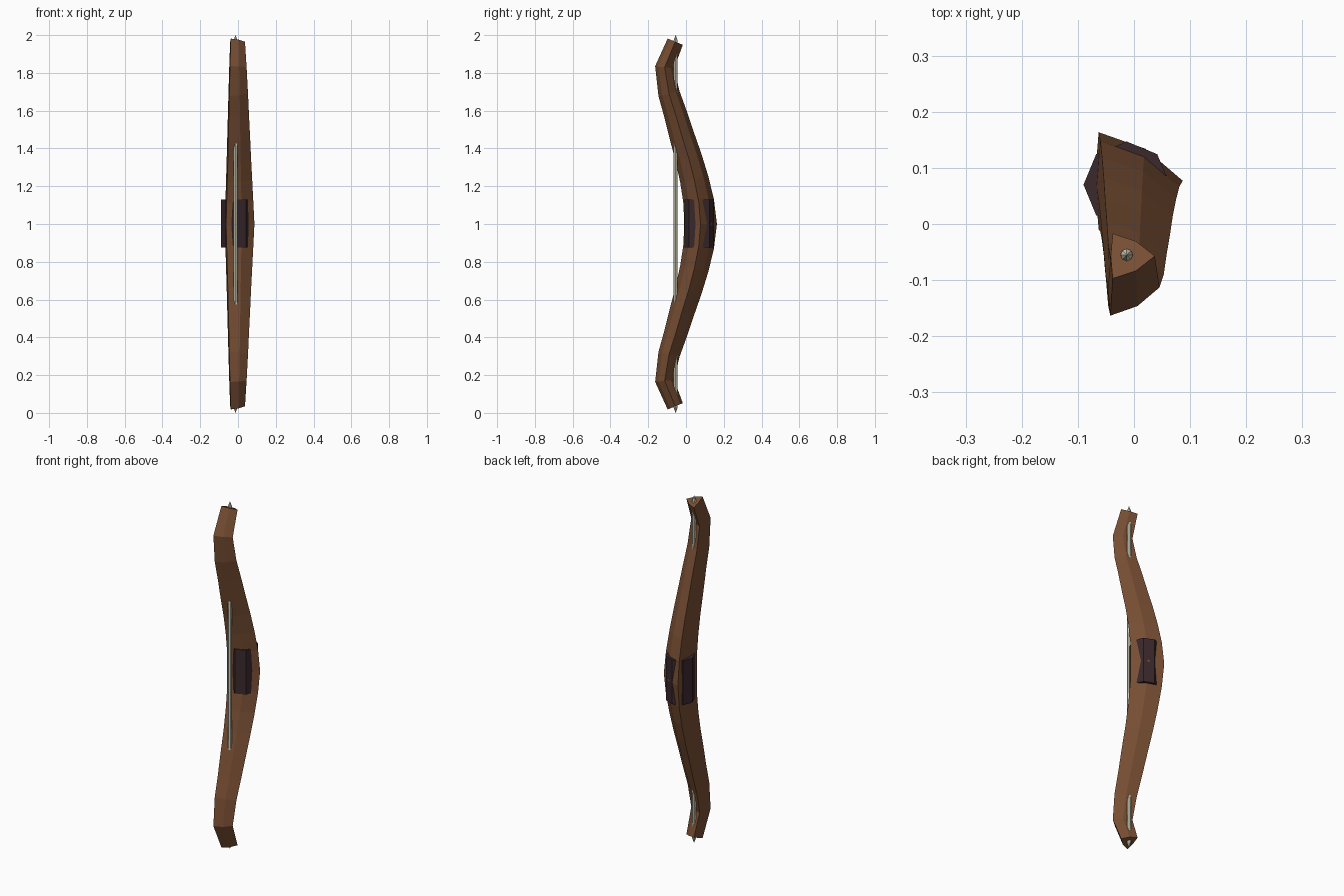
import bpy, bmesh
from math import cos, sin, radians
from mathutils import Vector

cube = bpy.data.objects.get("Cube")
if cube:
    bpy.data.objects.remove(cube)

AXIS_X = -0.013


def material(name, rgb):
    m = bpy.data.materials.new(name)
    m.use_nodes = True
    m.diffuse_color = (*rgb, 1)
    bsdf = m.node_tree.nodes["Principled BSDF"]
    bsdf.inputs["Base Color"].default_value = (*rgb, 1)
    bsdf.inputs["Roughness"].default_value = 0.8
    return m


def loft(name, rings, mat):
    """Skin a list of equal-sized point rings and cap both ends."""
    bm = bmesh.new()
    loops = [[bm.verts.new(p) for p in ring] for ring in rings]
    for a, b in zip(loops, loops[1:]):
        n = len(a)
        for i in range(n):
            j = (i + 1) % n
            bm.faces.new((a[i], a[j], b[j], b[i]))
    bm.faces.new(loops[0][::-1])
    bm.faces.new(loops[-1])
    bmesh.ops.recalc_face_normals(bm, faces=bm.faces)
    mesh = bpy.data.meshes.new(name)
    bm.to_mesh(mesh)
    bm.free()
    mesh.materials.append(mat)
    obj = bpy.data.objects.new(name, mesh)
    bpy.context.collection.objects.link(obj)
    return obj


def round_ring(y, z, radius, sides=8):
    return [(AXIS_X + radius * cos(radians(360 * i / sides)),
             y + radius * sin(radians(360 * i / sides)), z) for i in range(sides)]


wood = material("brown wood", (0.19, 0.078, 0.034))
leather = material("dark leather", (0.042, 0.021, 0.025))
cord = material("pale cord", (0.66, 0.64, 0.50))

# Upper limb path: (y, z, radius), mirrored about mid height for the lower limb
upper = [(0.077, 1.0, 0.1), (0.067, 1.12, 0.094), (0.044, 1.235, 0.088),
         (0.014, 1.35, 0.082), (-0.02, 1.46, 0.077), (-0.055, 1.58, 0.071),
         (-0.09, 1.69, 0.066), (-0.113, 1.83, 0.0585), (-0.057, 1.965, 0.05)]
path = [(y, 2 - z, r) for y, z, r in upper[:0:-1]] + upper

# Rounded triangular cross-section: angle and share of the radius
section = [(0, 1), (60, 0.66), (120, 1), (180, 0.57), (240, 1), (300, 0.66)]
rings = []
for i, (y, z, r) in enumerate(path):
    here = Vector((0, y, z))
    before = Vector((0, *path[max(i - 1, 0)][:2]))
    after = Vector((0, *path[min(i + 1, len(path) - 1)][:2]))
    directions = [v.normalized() for v in (here - before, after - here) if v.length > 0]
    t = sum(directions, Vector()).normalized()
    across = Vector((0, t.z, -t.y))
    rings.append([Vector((AXIS_X + r * k * cos(radians(a)), y, z))
                  + across * (r * k * sin(radians(a))) for a, k in section])
loft("bow_limbs", rings, wood)

# Octagonal grip wrapped around the middle
loft("grip", [round_ring(0.07, z, 0.077) for z in (0.875, 1.13)], leather)

# Straight string with pointed ends
loft("bow_string", [round_ring(-0.055, z, r) for z, r in
                    ((0, 0.0005), (0.03, 0.011), (1.97, 0.011), (2, 0.0005))], cord)
